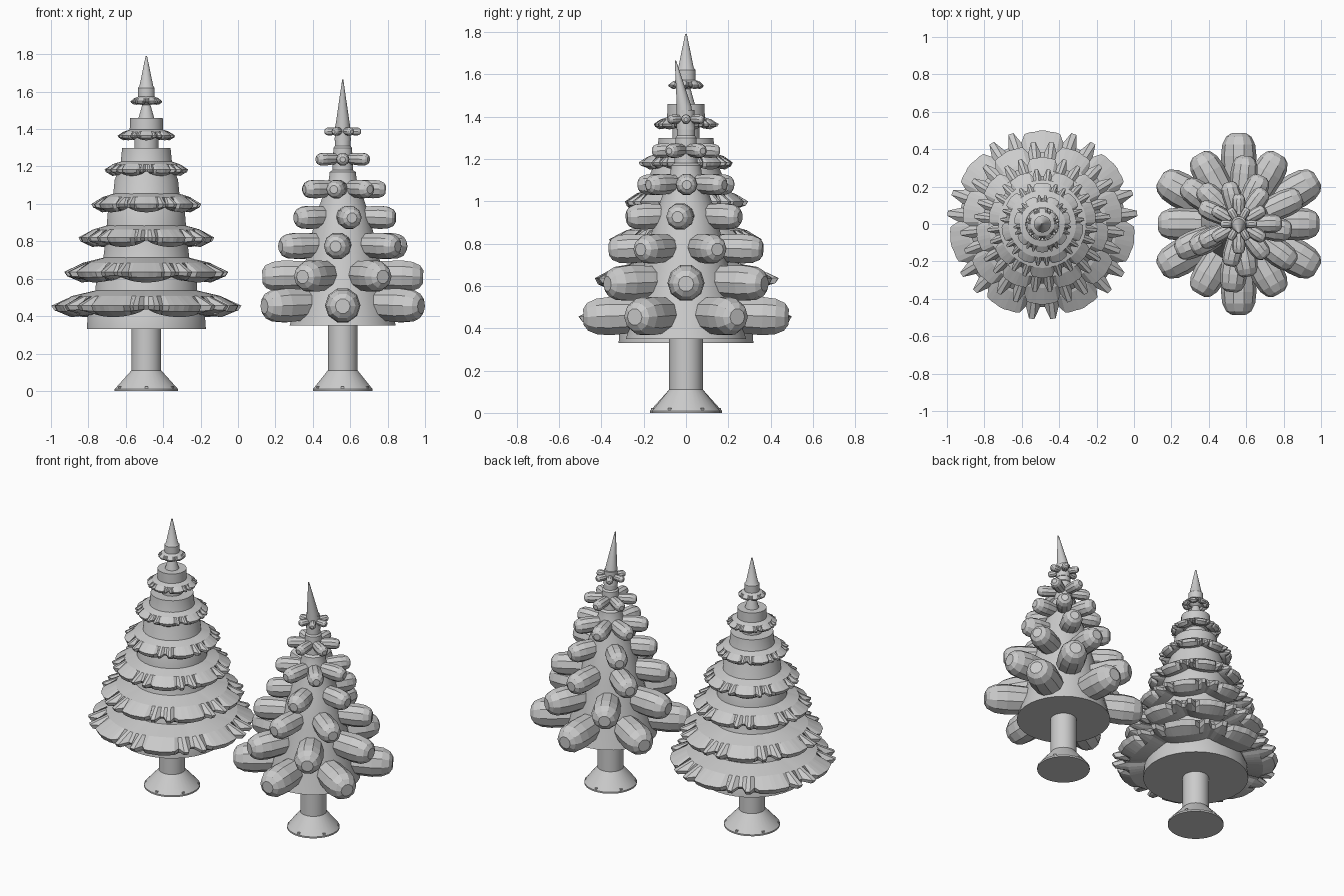
import bpy, bmesh, math
from math import pi, cos, sin
from mathutils import Matrix

if "Cube" in bpy.data.objects:
    bpy.data.objects.remove(bpy.data.objects["Cube"], do_unlink=True)

grey = bpy.data.materials.new("plain grey")
grey.use_nodes = True
grey.diffuse_color = (0.6, 0.6, 0.6, 1)
grey.node_tree.nodes["Principled BSDF"].inputs["Base Color"].default_value = (0.6, 0.6, 0.6, 1)


def finish(bm, name, x, smooth=False):
    bmesh.ops.recalc_face_normals(bm, faces=bm.faces)
    mesh = bpy.data.meshes.new(name)
    bm.to_mesh(mesh)
    bm.free()
    mesh.materials.append(grey)
    obj = bpy.data.objects.new(name, mesh)
    obj.location.x = x
    bpy.context.collection.objects.link(obj)
    if smooth:
        bpy.ops.object.select_all(action='DESELECT')
        obj.select_set(True)
        bpy.context.view_layer.objects.active = obj
        bpy.ops.object.shade_smooth_by_angle(angle=math.radians(30))
    return obj


def bridge(bm, loops, closed=False):
    """Skin a list of equally long vertex rings."""
    pairs = list(zip(loops, loops[1:]))
    if closed:
        pairs.append((loops[-1], loops[0]))
    for a, b in pairs:
        for i in range(len(a)):
            j = (i + 1) % len(a)
            bm.faces.new((a[i], a[j], b[j], b[i]))


def lathe(bm, profile, sides, matrix=Matrix()):
    """Turn (radius, height) points about z and cap both ends."""
    loops = []
    for r, z in profile:
        angles = [2 * pi * (i + 0.5) / sides for i in range(sides)]
        loops.append([bm.verts.new(matrix @ Matrix.Translation((r * cos(a), r * sin(a), z)).to_translation())
                      for a in angles])
    bridge(bm, loops)
    bm.faces.new(loops[0])
    bm.faces.new(loops[-1])


def turned(name, x, profile, sides=32):
    bm = bmesh.new()
    lathe(bm, profile, sides)
    return finish(bm, name, x, smooth=True)


def trunk(prefix, x, foot, top):
    turned(prefix + "_trunk", x, [(foot, 0), (foot, 0.01), (0.08, 0.11), (0.08, top)])
    # small root nubs around the foot
    bm = bmesh.new()
    for k in range(6):
        m = Matrix.Rotation(k * pi / 3 + pi / 6, 4, 'Z') @ Matrix.Translation((foot - 0.012, 0, 0.016))
        bmesh.ops.create_cube(bm, size=0.016, matrix=m)
    finish(bm, prefix + "_root_nubs", x)


# Rim of half a lobe: notch, tooth, notch, broad plate
HALF_RIM = [0.87, 1, 1, 0.88, 0.96, 0.97, 0.97, 0.98]
LOBE_RIM = HALF_RIM + HALF_RIM[::-1]


def skirt(name, x, inner, outer, low, top, lobe_at_front, lobes=7):
    """Ring of domed lobes with a toothed rim and bulging underside."""
    bm = bmesh.new()
    h, d, steps = top - low, outer - inner, len(LOBE_RIM)
    loops = [[] for _ in range(7)]
    for i in range(lobes * steps):
        u = (i % steps + 0.5) / steps * 2 - 1
        w = math.sqrt(cos(pi * u / 2))
        a = -pi / 2 + 2 * pi * ((i + 0.5) / steps - (0.5 if lobe_at_front else 0)) / lobes
        rim = outer * LOBE_RIM[i % steps]
        points = [(inner, top),
                  (inner + 0.55 * d, top - h * (0.26 - 0.04 * w)),
                  (rim, top - h * 0.58),
                  (rim * 0.965, top - h * (0.68 + 0.12 * w)),
                  (inner + 0.6 * d, top - h * (0.6 + 0.4 * w)),
                  (inner + 0.2 * d, top - h * (0.6 + 0.33 * w)),
                  (inner * 0.9, top - h * 0.55)]
        for loop, (r, z) in zip(loops, points):
            loop.append(bm.verts.new((r * cos(a), r * sin(a), z)))
    bridge(bm, loops, closed=True)
    finish(bm, name, x)


def branch_ring(name, x, reach, thick, z, turn, count):
    """Ring of blunt, round-ended branches drooping a little."""
    bm = bmesh.new()
    profile = [(thick * 0.65, 0), (thick * 0.92, reach * 0.5), (thick, reach - thick * 1.3),
               (thick * 0.93, reach - thick * 0.65), (thick * 0.72, reach - thick * 0.2),
               (thick * 0.42, reach)]
    for k in range(count):
        a = math.radians(turn - 90) + 2 * pi * k / count
        m = (Matrix.Translation((0, 0, z)) @ Matrix.Rotation(a, 4, 'Z')
             @ Matrix.Rotation(math.radians(92), 4, 'Y'))
        lathe(bm, profile, 10, m)
    finish(bm, name, x)


# Large tree: trunk, stepped core and spire
LARGE = -0.49
trunk("large", LARGE, 0.17, 0.35)
turned("large_core", LARGE,
       [(0.32, 0.33), (0.315, 0.40), (0.275, 0.50), (0.27, 0.60), (0.235, 0.68), (0.22, 0.80),
        (0.215, 0.86), (0.205, 0.98), (0.18, 1.03), (0.17, 1.13), (0.14, 1.20), (0.13, 1.30),
        (0.065, 1.30), (0.065, 1.36), (0.09, 1.37), (0.088, 1.46), (0.042, 1.46), (0.022, 1.53),
        (0.045, 1.55), (0.045, 1.62), (0.037, 1.63), (0.004, 1.79)])

# Large tree: bough skirts (inner, outer, low, top)
for n, tier in enumerate([(0.26, 0.51, 0.395, 0.54), (0.22, 0.44, 0.58, 0.715),
                          (0.19, 0.365, 0.77, 0.89), (0.16, 0.295, 0.955, 1.06),
                          (0.125, 0.225, 1.15, 1.23), (0.08, 0.155, 1.34, 1.40),
                          (0.04, 0.085, 1.53, 1.575)]):
    skirt(f"large_bough_skirt_{n + 1}", LARGE, *tier, n % 2 == 1)

# Small tree: trunk and core
SMALL = 0.56
trunk("small", SMALL, 0.16, 0.37)
turned("small_core", SMALL,
       [(0.285, 0.35), (0.23, 0.56), (0.19, 0.74), (0.14, 0.95), (0.075, 1.13), (0.07, 1.17),
        (0.055, 1.18), (0.05, 1.30), (0.042, 1.31), (0.04, 1.43)])

# Small tree: tip leaning towards the front
spire = turned("small_spire", SMALL, [(0.045, 1.34), (0.035, 1.45), (0.003, 1.665)], 16)
for v in spire.data.vertices:
    v.co.y -= 0.05 * max(0, v.co.z - 1.40) / 0.265

# Small tree: branch rings (reach, thickness, height, turn, count)
for n, tier in enumerate([(0.485, 0.095, 0.47, 0, 6), (0.43, 0.088, 0.625, 30, 6),
                          (0.365, 0.073, 0.785, -6, 6), (0.285, 0.065, 0.935, 10, 5),
                          (0.23, 0.052, 1.085, -12, 7), (0.16, 0.036, 1.243, 0, 6),
                          (0.097, 0.023, 1.39, 30, 6)]):
    branch_ring(f"small_branch_ring_{n + 1}", SMALL, *tier)
